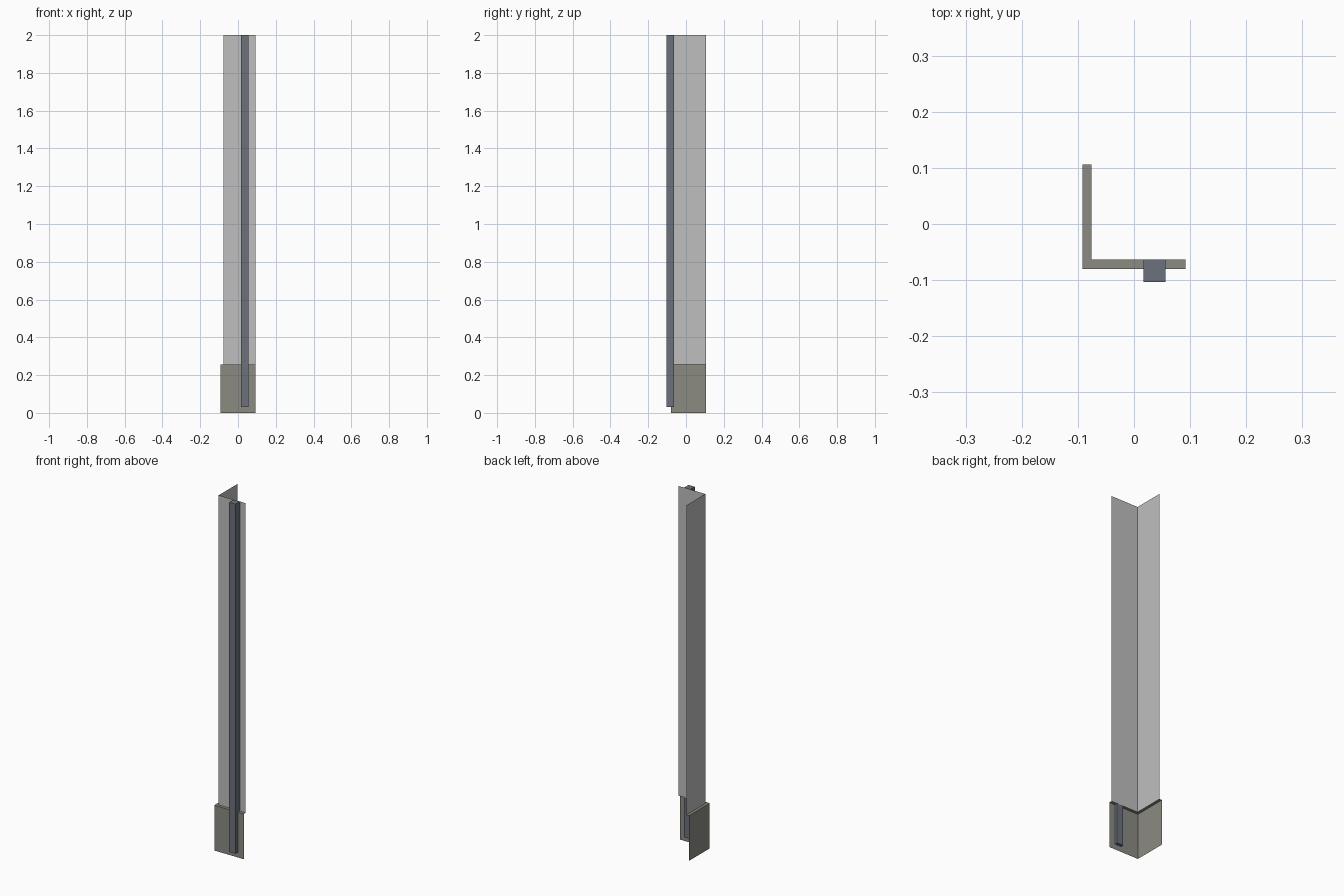
import bpy
import bmesh

default = bpy.data.objects.get("Cube")
if default:
    bpy.data.objects.remove(default)


def material(name, rgb):
    mat = bpy.data.materials.new(name)
    mat.use_nodes = True
    color = (*rgb, 1)
    mat.diffuse_color = color
    mat.node_tree.nodes["Principled BSDF"].inputs["Base Color"].default_value = color
    return mat


def finish(name, bm, mat):
    mesh = bpy.data.meshes.new(name)
    bm.to_mesh(mesh)
    bm.free()
    mesh.materials.append(mat)
    obj = bpy.data.objects.new(name, mesh)
    bpy.context.collection.objects.link(obj)
    return obj


RIGHT_END, BACK_END = 0.092, 0.106


def corner_sheet(name, profile, mat):
    """Sweep (corner x, corner y, z) profile points along both legs of the corner."""
    bm = bmesh.new()
    rows = [[bm.verts.new(p) for p in ((x, BACK_END, z), (x, y, z), (RIGHT_END, y, z))]
            for x, y, z in profile]
    for low, high in zip(rows, rows[1:]):
        for i in range(2):
            bm.faces.new((low[i], low[i + 1], high[i + 1], high[i]))
    return finish(name, bm, mat)


def box(name, low, high, mat):
    bm = bmesh.new()
    bmesh.ops.create_cube(bm, size=1)
    for v in bm.verts:
        v.co = [lo if c < 0 else hi for c, lo, hi in zip(v.co, low, high)]
    return finish(name, bm, mat)


wall_grey = material("wall light grey", (0.52, 0.52, 0.52))
base_grey = material("base olive grey", (0.26, 0.26, 0.225))
pipe_grey = material("pipe blue grey", (0.15, 0.17, 0.2))

BASE_TOP = 0.255
OUTER = (-0.092, -0.08)
INNER = (-0.076, -0.063)

# Thin wall sheets above the base
corner_sheet("corner_wall", [(*INNER, BASE_TOP), (*INNER, 2.0)], wall_grey)

# Base shell: outer faces and the ledge, open at the back and ends
corner_sheet("base_trim", [(*OUTER, 0), (*OUTER, BASE_TOP), (*INNER, BASE_TOP)], base_grey)

# Square pipe standing against the front wall
box("square_pipe", (0.017, -0.103, 0.03), (0.056, -0.0635, 2.0), pipe_grey)
